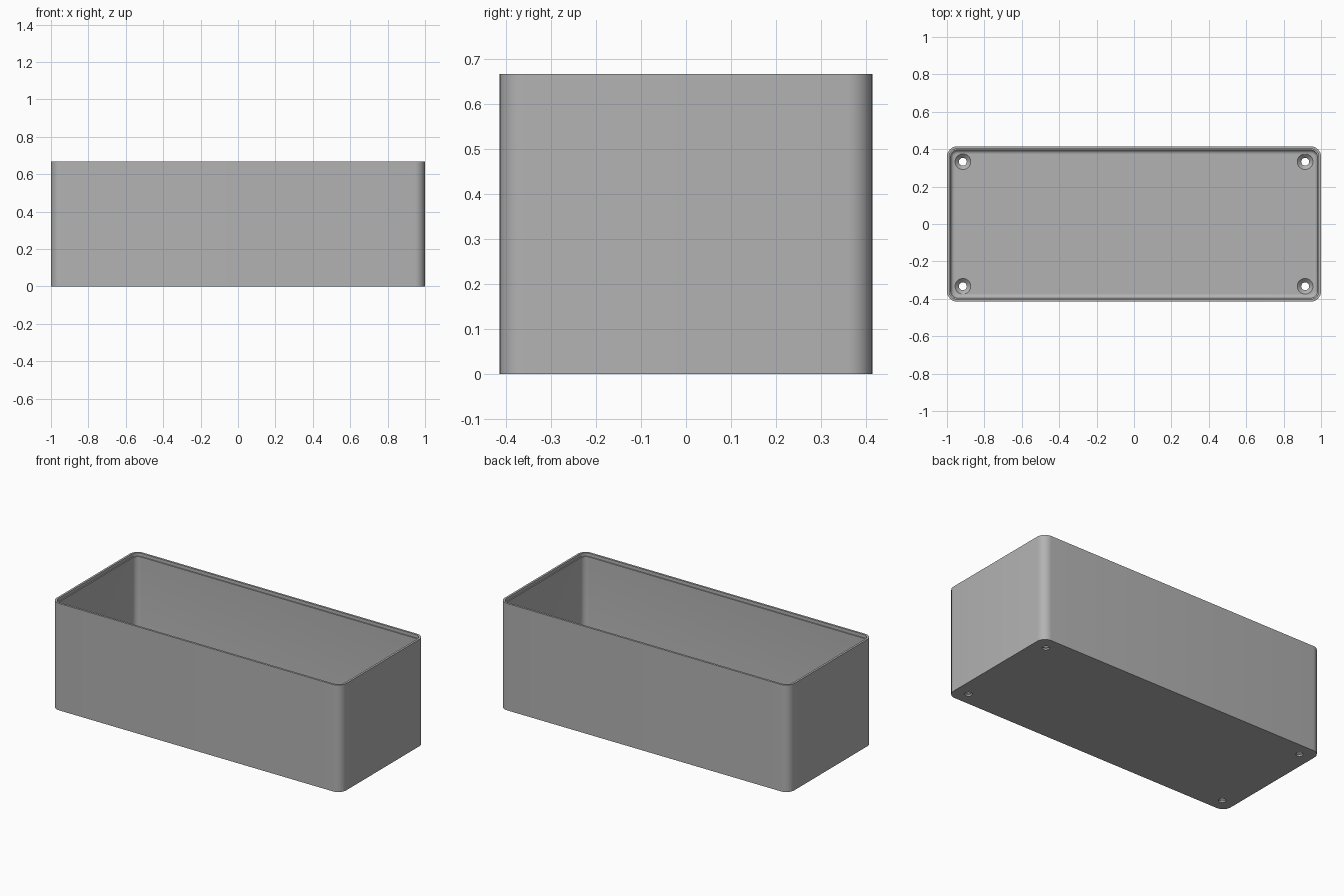
import bpy, bmesh, math

# Remove the default cube
old = bpy.data.objects.get("Cube")
if old:
    bpy.data.objects.remove(old, do_unlink=True)

HX, HY, H = 1.0, 0.415, 0.667      # outer half sizes and height
RADIUS, STEPS = 0.055, 8           # corner rounding
FLOOR, FILLET = 0.03, 0.02
HOLE_X, HOLE_Y = 0.915, 0.333

# Grey plastic
grey = bpy.data.materials.new("grey plastic")
grey.use_nodes = True
colour = (0.45, 0.45, 0.45, 1)
grey.diffuse_color = colour
grey.node_tree.nodes["Principled BSDF"].inputs["Base Color"].default_value = colour


def ring(bm, inset, z):
    """Rounded rectangle of vertices, inset from the outer wall."""
    r = RADIUS - inset
    verts = []
    for k, (sx, sy) in enumerate(((1, 1), (-1, 1), (-1, -1), (1, -1))):
        for i in range(STEPS + 1):
            a = math.pi / 2 * (k + i / STEPS)
            verts.append(bm.verts.new((sx * (HX - RADIUS) + r * math.cos(a),
                                       sy * (HY - RADIUS) + r * math.sin(a), z)))
    return verts


def finish(bm, name):
    bmesh.ops.recalc_face_normals(bm, faces=bm.faces)
    mesh = bpy.data.meshes.new(name)
    bm.to_mesh(mesh)
    bm.free()
    mesh.materials.append(grey)
    obj = bpy.data.objects.new(name, mesh)
    bpy.context.collection.objects.link(obj)
    return obj


# Open box: outer wall, stepped rim, inner wall, floor fillet
profile = [(0, 0), (0, H), (0.013, H), (0.013, H - 0.02), (0.02, H - 0.02)]
for i in range(6):
    a = math.pi / 2 * i / 5
    profile.append((0.02 + FILLET * (1 - math.cos(a)),
                    FLOOR + FILLET * (1 - math.sin(a))))
bm = bmesh.new()
rings = [ring(bm, inset, z) for inset, z in profile]
for lower, upper in zip(rings, rings[1:]):
    for i in range(len(lower)):
        j = (i + 1) % len(lower)
        bm.faces.new((lower[i], lower[j], upper[j], upper[i]))
bm.faces.new(rings[0])
bm.faces.new(rings[-1])
box = finish(bm, "box_body")

# Cutter for the four countersunk screw holes
bm = bmesh.new()
hole_profile = [(0.021, -0.05), (0.021, 0.01), (0.042, FLOOR), (0.042, FLOOR + 0.03)]
for sx in (-1, 1):
    for sy in (-1, 1):
        loops = [[bm.verts.new((sx * HOLE_X + r * math.cos(math.tau * i / 32),
                                sy * HOLE_Y + r * math.sin(math.tau * i / 32), z))
                  for i in range(32)] for r, z in hole_profile]
        for lower, upper in zip(loops, loops[1:]):
            for i in range(32):
                j = (i + 1) % 32
                bm.faces.new((lower[i], lower[j], upper[j], upper[i]))
        bm.faces.new(loops[0])
        bm.faces.new(loops[-1])
cutter = finish(bm, "screw_hole_cutter")
cutter.hide_render = True
cutter.hide_viewport = True

cut = box.modifiers.new("screw_holes", "BOOLEAN")
cut.operation = "DIFFERENCE"
cut.solver = "EXACT"
cut.object = cutter

# Apply the cut, then shade smooth with sharp edges
bpy.ops.object.select_all(action="DESELECT")
box.select_set(True)
bpy.context.view_layer.objects.active = box
bpy.ops.object.modifier_apply(modifier=cut.name)
bpy.data.objects.remove(cutter, do_unlink=True)
bpy.ops.object.shade_smooth_by_angle(angle=math.radians(35))
